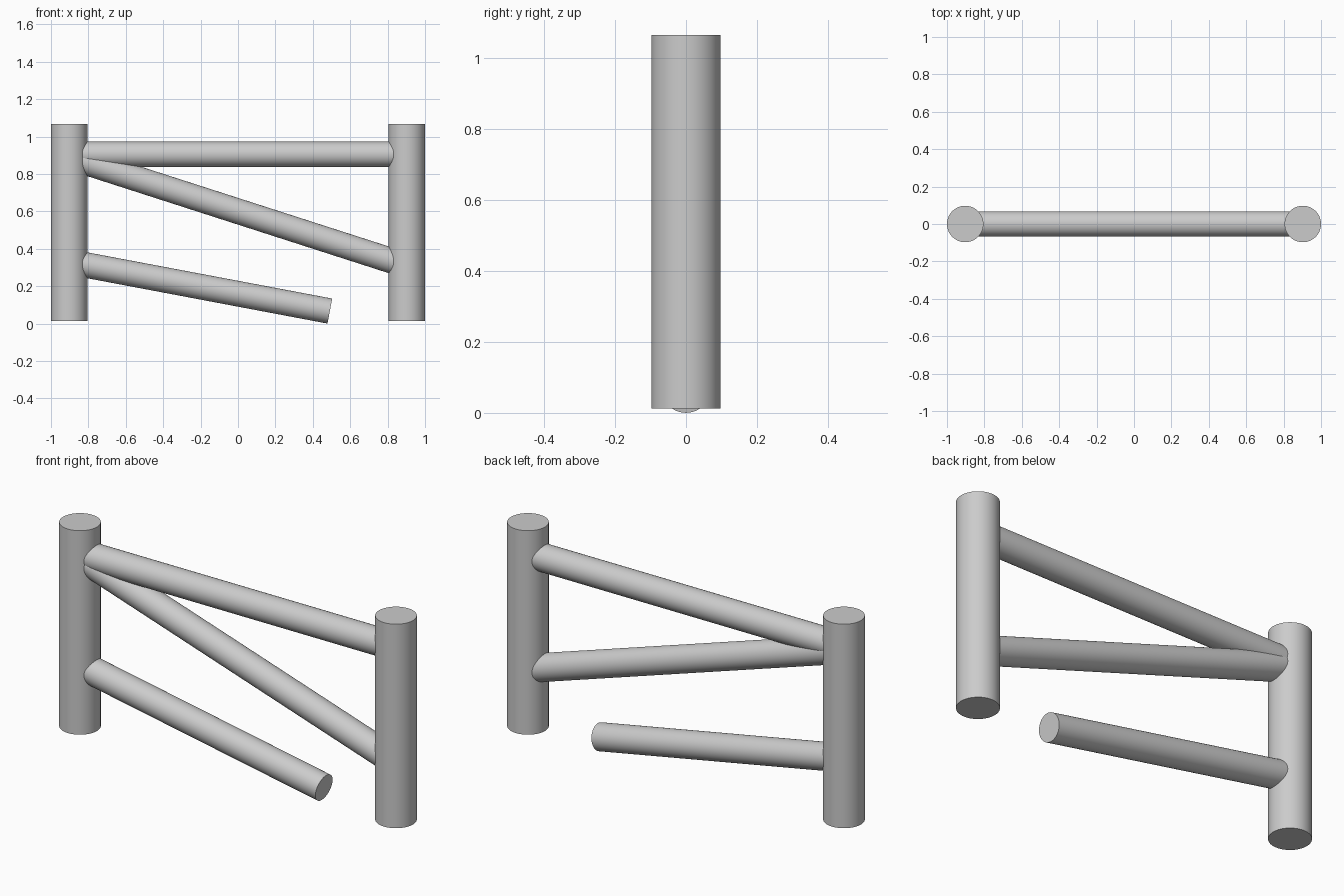
import bpy
import math
from mathutils import Vector

if "Cube" in bpy.data.objects:
    bpy.data.objects.remove(bpy.data.objects["Cube"])

SIDES = 48


def pole(name, start, end, radius):
    """Capped round log running between two points."""
    a, b = Vector(start), Vector(end)
    axis = b - a
    bpy.ops.mesh.primitive_cylinder_add(
        vertices=SIDES, radius=radius, depth=axis.length, location=(a + b) / 2,
        rotation=axis.to_track_quat('Z', 'Y').to_euler())
    obj = bpy.context.object
    obj.name = name
    bpy.ops.object.shade_smooth_by_angle(angle=math.radians(30))
    return obj


POST_X, POST_R, RAIL_R = 0.9025, 0.0975, 0.068

# Upright posts
for side, x in (("left", -POST_X), ("right", POST_X)):
    pole(side + "_post", (x, 0, 0.013), (x, 0, 1.066), POST_R)

# Level top rail
pole("top_rail", (-POST_X, 0, 0.905), (POST_X, 0, 0.905), RAIL_R)

# Middle rail, slipped to a slant at the left
pole("slanted_rail", (-POST_X, 0, 0.891), (POST_X, 0, 0.310), RAIL_R)

# Broken lower rail, its free end resting on the ground
pole("broken_rail", (-POST_X, 0, 0.330), (0.491, 0, 0.067), RAIL_R)
